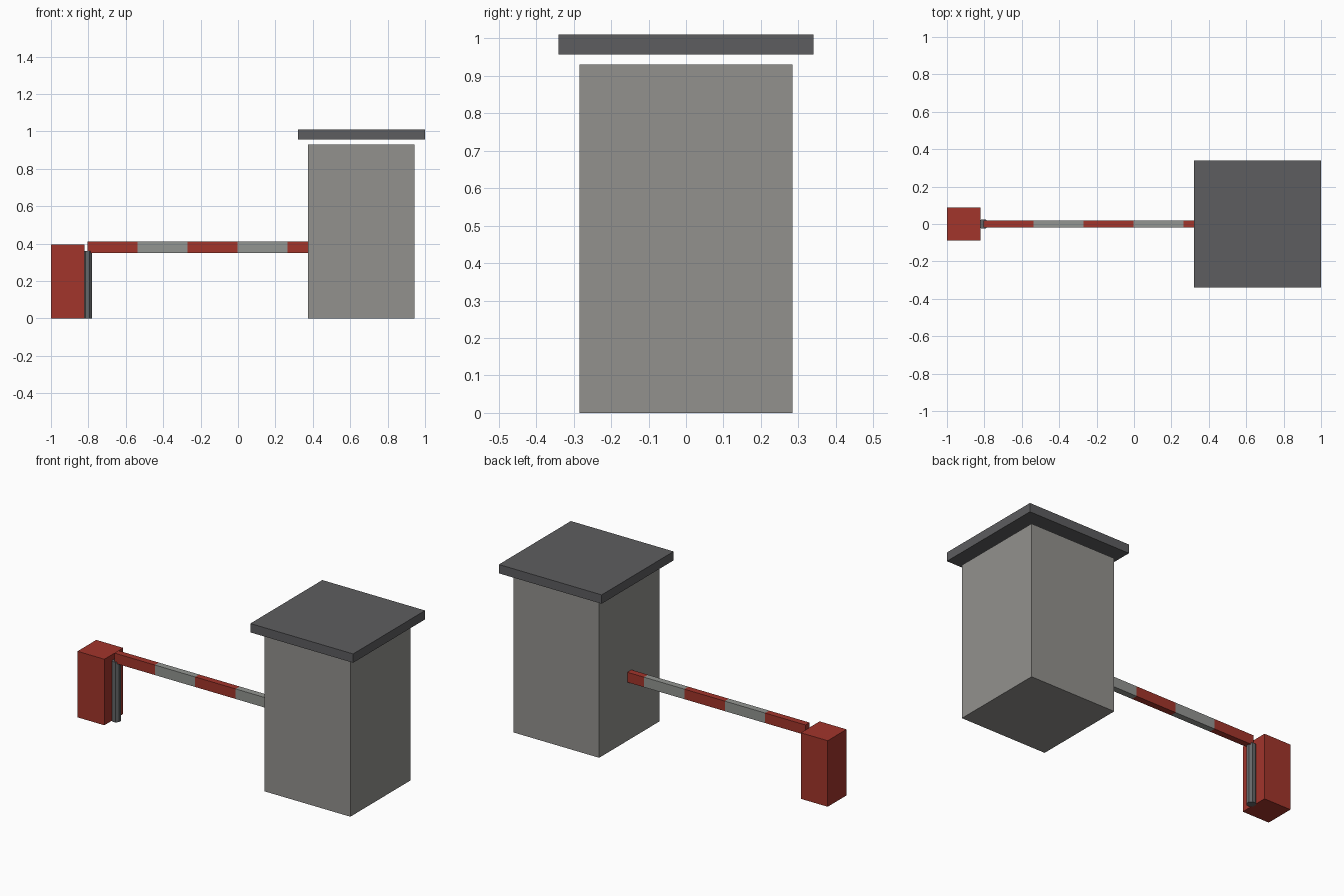
import bpy
import math

default = bpy.data.objects.get("Cube")
if default:
    bpy.data.objects.remove(default, do_unlink=True)


def material(name, rgb):
    m = bpy.data.materials.new(name)
    m.use_nodes = True
    color = (*rgb, 1.0)
    m.diffuse_color = color
    m.node_tree.nodes["Principled BSDF"].inputs["Base Color"].default_value = color
    return m


red = material("barrier red", (0.36, 0.035, 0.024))
wall_grey = material("wall grey", (0.29, 0.285, 0.27))
stripe_grey = material("stripe pale grey", (0.29, 0.30, 0.285))
roof_grey = material("roof dark grey", (0.11, 0.11, 0.115))
metal = material("metal grey", (0.13, 0.135, 0.14))


def box(name, x0, x1, width, z0, z1, mat):
    """Box centred on y = 0."""
    bpy.ops.mesh.primitive_cube_add(size=1, location=((x0 + x1) / 2, 0, (z0 + z1) / 2))
    ob = bpy.context.object
    ob.name = name
    ob.scale = (x1 - x0, width, z1 - z0)
    bpy.ops.object.transform_apply(location=False, rotation=False, scale=True)
    ob.data.materials.append(mat)
    return ob


# Guard booth with a floating slab roof
box("booth", 0.375, 0.943, 0.57, 0, 0.93, wall_grey)
box("roof", 0.32, 1.0, 0.68, 0.957, 1.01, roof_grey)

# Barrier motor housing
box("motor_housing", -1.0, -0.822, 0.178, 0, 0.395, red)

# Pivot post, partly sunk into the housing
bpy.ops.mesh.primitive_cylinder_add(vertices=8, radius=0.027, depth=0.36,
                                    location=(-0.805, 0, 0.18),
                                    rotation=(0, 0, math.pi / 8))
post = bpy.context.object
post.name = "pivot_post"
post.data.materials.append(metal)

# Striped barrier arm running into the booth wall
arm_start, segment = -0.805, 0.2675
for i in range(5):
    x = arm_start + i * segment
    box(f"arm_stripe_{i + 1}", x, x + segment, 0.038, 0.35, 0.41,
        stripe_grey if i % 2 else red)
